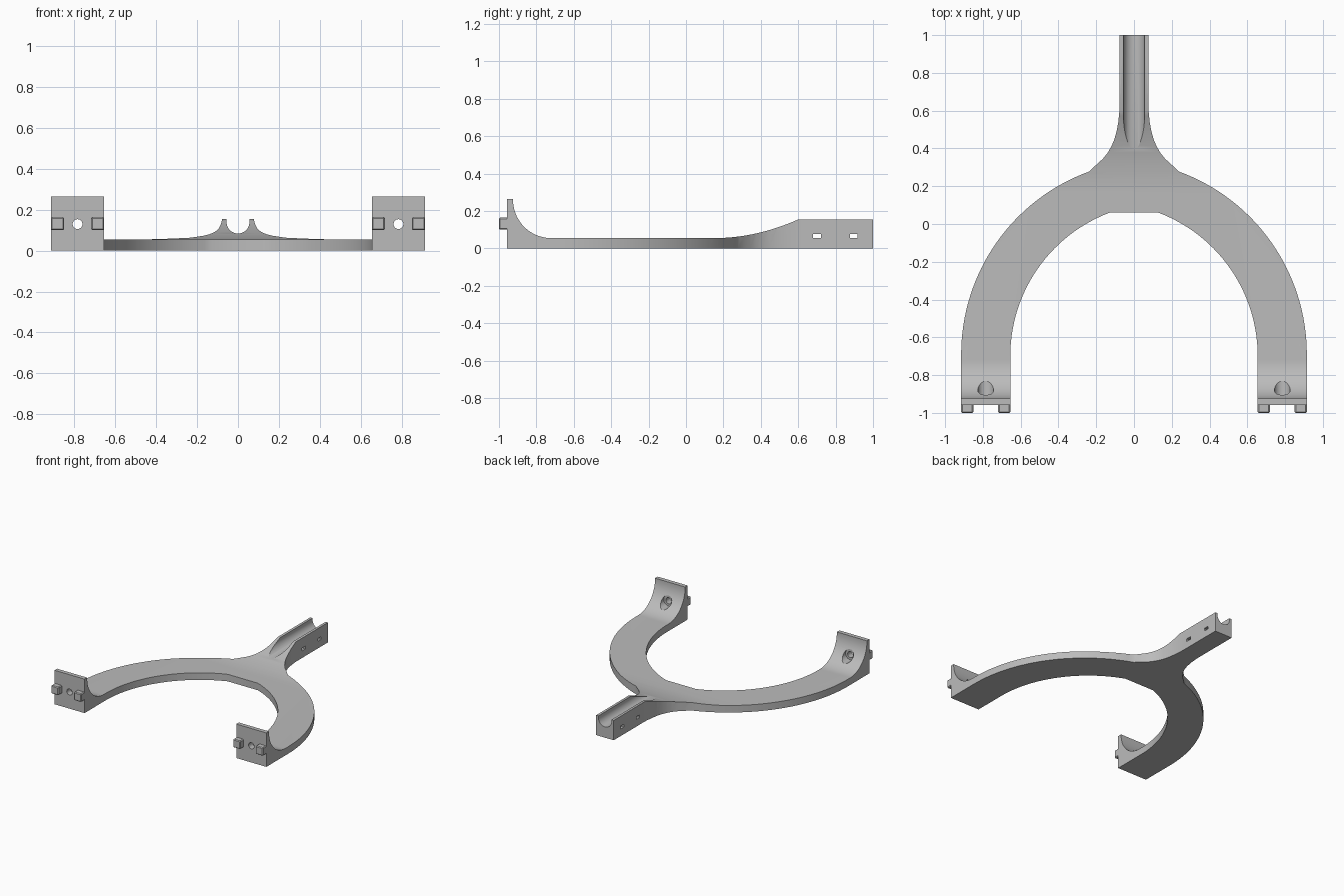
import bpy, bmesh
from math import sin, cos, pi, sqrt, atan2
from mathutils import Matrix

cube = bpy.data.objects.get("Cube")
if cube:
    bpy.data.objects.remove(cube, do_unlink=True)

grey = bpy.data.materials.new("plain_grey")
grey.use_nodes = True
colour = (0.5, 0.5, 0.5, 1)
grey.diffuse_color = colour
grey.node_tree.nodes["Principled BSDF"].inputs["Base Color"].default_value = colour


def make_object(name, bm):
    bmesh.ops.recalc_face_normals(bm, faces=bm.faces)
    mesh = bpy.data.meshes.new(name)
    bm.to_mesh(mesh)
    bm.free()
    mesh.materials.append(grey)
    obj = bpy.data.objects.new(name, mesh)
    bpy.context.collection.objects.link(obj)
    return obj


def prism(name, points, offset):
    """Extrude a closed 3D outline along an offset."""
    bm = bmesh.new()
    face = bm.faces.new([bm.verts.new(p) for p in points])
    new = bmesh.ops.extrude_face_region(bm, geom=[face])["geom"]
    bmesh.ops.translate(bm, vec=offset,
                        verts=[v for v in new if isinstance(v, bmesh.types.BMVert)])
    return make_object(name, bm)


def box(name, centre, size, bevel=0):
    bm = bmesh.new()
    bmesh.ops.create_cube(bm, size=1)
    bmesh.ops.scale(bm, vec=size, verts=bm.verts)
    bmesh.ops.translate(bm, vec=centre, verts=bm.verts)
    if bevel:
        bmesh.ops.bevel(bm, geom=bm.edges[:], offset=bevel, segments=1, affect='EDGES')
    return make_object(name, bm)


def rod(name, x, z, radius, y0, y1, sides=32):
    """Cylinder running along y."""
    bm = bmesh.new()
    place = Matrix.Translation((x, (y0 + y1) / 2, z)) @ Matrix.Rotation(pi / 2, 4, 'X')
    bmesh.ops.create_cone(bm, cap_ends=True, segments=sides, radius1=radius,
                          radius2=radius, depth=y1 - y0, matrix=place)
    return make_object(name, bm)


def arc(cx, cy, r, a0, a1, n):
    return [(cx + r * cos(a0 + (a1 - a0) * i / n),
             cy + r * sin(a0 + (a1 - a0) * i / n)) for i in range(n + 1)]


def combine(obj, tool, operation):
    mod = obj.modifiers.new("cut", 'BOOLEAN')
    mod.operation, mod.solver, mod.object = operation, 'EXACT', tool
    bpy.context.view_layer.objects.active = obj
    bpy.ops.object.modifier_apply(modifier=mod.name)
    bpy.data.objects.remove(tool, do_unlink=True)


# Plan outline: inner arch, foot, outer arch, neck fillet and handle
inner = arc(-0.157, -0.70, 0.812, atan2(0.76, 0.287), 0, 28)
outer = arc(-0.115, -0.69, 1.03, 0, atan2(0.975, 0.355), 32)
neck = [(0.195, 0.318), (0.165, 0.345), (0.14, 0.376), (0.12, 0.41), (0.105, 0.445),
        (0.092, 0.49), (0.083, 0.54), (0.077, 0.6), (0.076, 0.64), (0.076, 1.1)]
half = inner + [(0.655, -1.1), (0.915, -1.1)] + outer + neck
outline = half + [(-x, y) for x, y in reversed(half)]
body = prism("yoke_body", [(x, y, -0.1) for x, y in outline], (0, 0, 0.6))

# Side profile: upright feet, thin arch, ramp up to the handle
foot_curve = arc(-0.72, 0.26, 0.205, pi, 1.5 * pi, 20)
ramp = [(0.15 + 0.45 * i / 16, 0.055 + 0.1 * (i / 16) ** 2) for i in range(17)]
side = [(-0.957, 0), (-0.957, 0.265), (-0.925, 0.265)] + foot_curve + ramp
side += [(1.0, 0.155), (1.0, 0)]
combine(body, prism("side_profile", [(-1.2, y, z) for y, z in side], (2.4, 0, 0)), 'INTERSECT')

# Round-bottomed channel along the handle
channel = [(0.056, 0.3)] + arc(0, 0.14, 0.056, 0, -pi, 20) + [(-0.056, 0.3)]
combine(body, prism("channel", [(x, 0.3, z) for x, z in channel], (0, 0.9, 0)), 'DIFFERENCE')

# Small slots through the handle
for y in (0.70, 0.897):
    combine(body, box("slot", (0, y, 0.066), (0.4, 0.042, 0.022)), 'DIFFERENCE')

# Screw holes with a wider recess behind each foot
for x in (-0.785, 0.785):
    combine(body, rod("screw_hole", x, 0.13, 0.024, -1.1, -0.7), 'DIFFERENCE')
    combine(body, rod("recess", x, 0.13, 0.042, -0.907, -0.6), 'DIFFERENCE')

# Locating pegs on the front of each foot
pegs = []
for name, sign in (("left", 1), ("right", -1)):
    for place, x in (("inner", 0.687), ("outer", 0.883)):
        pegs.append(box(f"{name}_{place}_peg", (sign * x, -0.974, 0.132),
                        (0.064, 0.052, 0.064), 0.006))

# Smooth the curved surfaces and keep the corners crisp
bpy.ops.object.select_all(action='DESELECT')
body.select_set(True)
bpy.context.view_layer.objects.active = body
bpy.ops.object.shade_smooth_by_angle(angle=0.45)
